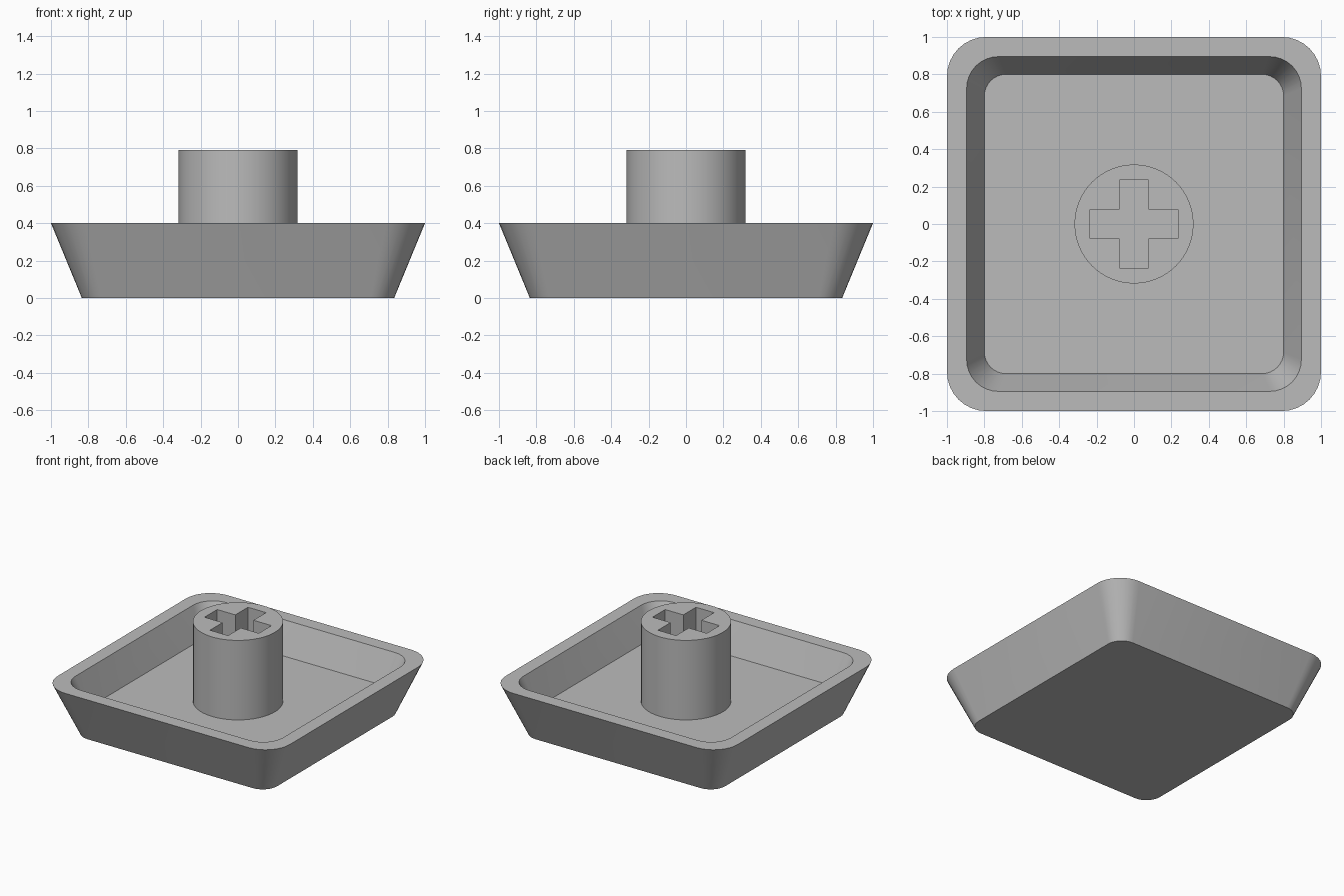
import bpy, bmesh, math

cube = bpy.data.objects.get("Cube")
if cube:
    bpy.data.objects.remove(cube, do_unlink=True)

GREY = (0.5, 0.5, 0.5, 1)
grey = bpy.data.materials.new("grey_plastic")
grey.use_nodes = True
grey.diffuse_color = GREY
bsdf = next(n for n in grey.node_tree.nodes if n.type == "BSDF_PRINCIPLED")
bsdf.inputs["Base Color"].default_value = GREY


def finish(bm, name):
    mesh = bpy.data.meshes.new(name)
    bm.to_mesh(mesh)
    bm.free()
    mesh.materials.append(grey)
    obj = bpy.data.objects.new(name, mesh)
    bpy.context.collection.objects.link(obj)
    bpy.ops.object.select_all(action="DESELECT")
    obj.select_set(True)
    bpy.context.view_layer.objects.active = obj
    bpy.ops.object.shade_smooth_by_angle(angle=math.radians(30))


def rounded_square(bm, half, radius, z, steps=8):
    """Counter-clockwise loop of verts."""
    verts = []
    for corner in range(4):
        mid = math.radians(45 + 90 * corner)
        cx = math.copysign(half - radius, math.cos(mid))
        cy = math.copysign(half - radius, math.sin(mid))
        for i in range(steps + 1):
            a = math.radians(90 * (corner + i / steps))
            verts.append(bm.verts.new((cx + radius * math.cos(a), cy + radius * math.sin(a), z)))
    return verts


def bridge(bm, lower, upper):
    n = len(lower)
    for i in range(n):
        j = (i + 1) % n
        bm.faces.new((lower[i], lower[j], upper[j], upper[i]))


RIM_Z, FLOOR_Z, STEM_Z = 0.40, 0.17, 0.79

# Flared tray: outer wall, rim, inner wall and floor
bm = bmesh.new()
loops = [rounded_square(bm, *section) for section in (
    (0.835, 0.125, 0), (1, 0.21, RIM_Z), (0.895, 0.17, RIM_Z), (0.8, 0.115, FLOOR_Z))]
for a, b in zip(loops, loops[1:]):
    bridge(bm, a, b)
bm.faces.new(loops[0][::-1])
bm.faces.new(loops[-1])
finish(bm, "tray_shell")

# Round stem with a cross-shaped socket running down to the floor
bm = bmesh.new()
circle = [(0.318 * math.cos(t * math.tau / 64), 0.318 * math.sin(t * math.tau / 64))
          for t in range(64)]
arm, width = 0.234, 0.078
cross = []
for x, y in ((arm, -width), (arm, width), (width, width)):
    cross.append((x, y))
cross = [p for turn in range(4) for p in
         [(x * round(math.cos(turn * math.pi / 2)) - y * round(math.sin(turn * math.pi / 2)),
           x * round(math.sin(turn * math.pi / 2)) + y * round(math.cos(turn * math.pi / 2)))
          for x, y in cross]]
top_edges = []
for outline in (circle, cross[::-1]):
    low = [bm.verts.new((x, y, FLOOR_Z)) for x, y in outline]
    high = [bm.verts.new((x, y, STEM_Z)) for x, y in outline]
    bridge(bm, low, high)
    top_edges += [bm.edges.get((high[i - 1], high[i])) for i in range(len(high))]
filled = bmesh.ops.triangle_fill(bm, edges=top_edges, use_beauty=True, normal=(0, 0, 1))
for face in filled["geom"]:
    if isinstance(face, bmesh.types.BMFace):
        face.normal_update()
        if face.normal.z < 0:
            face.normal_flip()
finish(bm, "cross_socket_stem")
